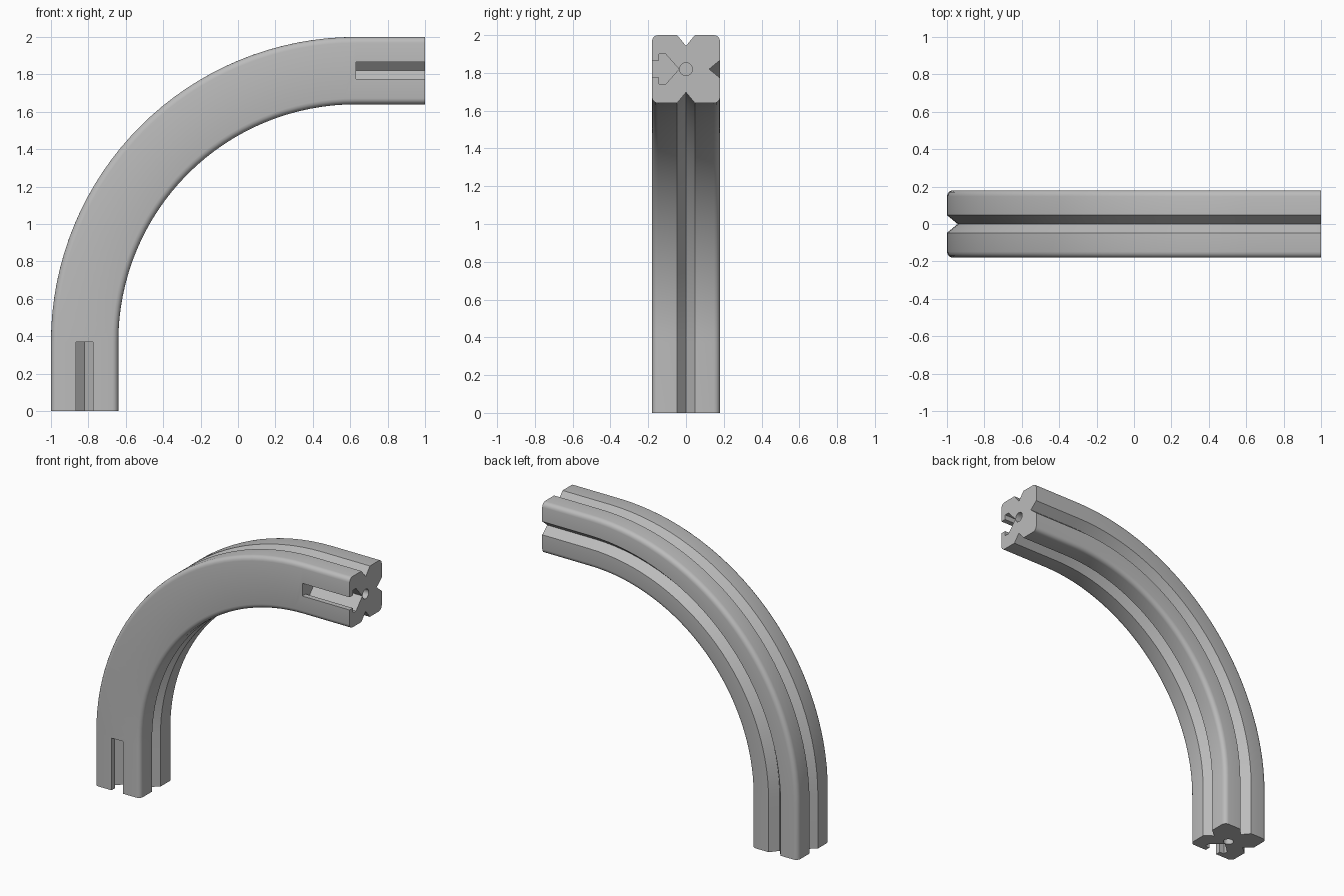
import bpy, bmesh
from math import sin, cos, pi, radians
from mathutils import Vector

cube = bpy.data.objects.get("Cube")
if cube:
    bpy.data.objects.remove(cube, do_unlink=True)

HALF = 0.18              # half width of the square section
BEND = 1.45              # centreline radius
CX, CZ = 0.63, 0.37      # bend centre
END = 0.37               # length of the straight ends
RADIUS, NOTCH_W, NOTCH_D = 0.032, 0.047, 0.057

grey = bpy.data.materials.new("grey_metal")
grey.use_nodes = True
grey.diffuse_color = (0.5, 0.5, 0.5, 1)
grey.node_tree.nodes["Principled BSDF"].inputs["Base Color"].default_value = (0.5, 0.5, 0.5, 1)


def section():
    """Square with rounded corners and V grooves on all sides but the front."""
    pts = []
    for side in range(4):
        a = side * pi / 2
        turn = lambda u, v: (u * cos(a) - v * sin(a), u * sin(a) + v * cos(a))
        if side != 3:
            pts += [turn(HALF, -NOTCH_W), turn(HALF - NOTCH_D, 0), turn(HALF, NOTCH_W)]
        c = HALF - RADIUS
        for i in range(5):
            t = i * pi / 8
            pts.append(turn(c + RADIUS * cos(t), c + RADIUS * sin(t)))
    return pts


def place(u, y, angle, along=0):
    """Point at radial offset u on the bend, pushed along the path direction."""
    r = BEND + u
    return Vector((CX - r * cos(angle) + along * sin(angle), y,
                   CZ + r * sin(angle) + along * cos(angle)))


def sweep(bm, profile, stations):
    rings = [[bm.verts.new(place(u, y, a, d)) for u, y in profile] for a, d in stations]
    n = len(profile)
    for r0, r1 in zip(rings, rings[1:]):
        for i in range(n):
            bm.faces.new((r0[i], r0[(i + 1) % n], r1[(i + 1) % n], r1[i]))
    bm.faces.new(rings[0][::-1])
    bm.faces.new(rings[-1])


def finish(bm, name):
    bmesh.ops.recalc_face_normals(bm, faces=bm.faces)
    mesh = bpy.data.meshes.new(name)
    bm.to_mesh(mesh)
    bm.free()
    mesh.materials.append(grey)
    obj = bpy.data.objects.new(name, mesh)
    bpy.context.collection.objects.link(obj)
    return obj


# Curved extrusion with a straight length at each end
STEPS = 32
path = [(0, -END)] + [(i * pi / 2 / STEPS, 0) for i in range(STEPS + 1)] + [(pi / 2, END)]
bm = bmesh.new()
sweep(bm, section(), path)
bar = finish(bm, "curved_profile_bar")

# Blind T-slot and centre bore cut into both ends
slot = [(0.045, -0.25), (0.045, -0.143), (0.08, -0.143), (0.08, -0.108), (0, -0.037)]
slot += [(-u, y) for u, y in slot[-2::-1]]
bore = [(0.034 * cos(i * pi / 12), 0.034 * sin(i * pi / 12)) for i in range(24)]
bm = bmesh.new()
for angle, sign in ((0, -1), (pi / 2, 1)):
    for shape in (slot, bore):
        sweep(bm, shape, [(angle, 0), (angle, sign * (END + 0.05))])
cutter = finish(bm, "end_slot_cutter")
cutter.hide_render = True

mod = bar.modifiers.new("end_slots", "BOOLEAN")
mod.operation = "DIFFERENCE"
mod.solver = "EXACT"
mod.object = cutter
bpy.ops.object.select_all(action="DESELECT")
bpy.context.view_layer.objects.active = bar
bar.select_set(True)
bpy.ops.object.modifier_apply(modifier=mod.name)
bpy.data.objects.remove(cutter, do_unlink=True)
bpy.ops.object.shade_smooth_by_angle(angle=radians(30))
